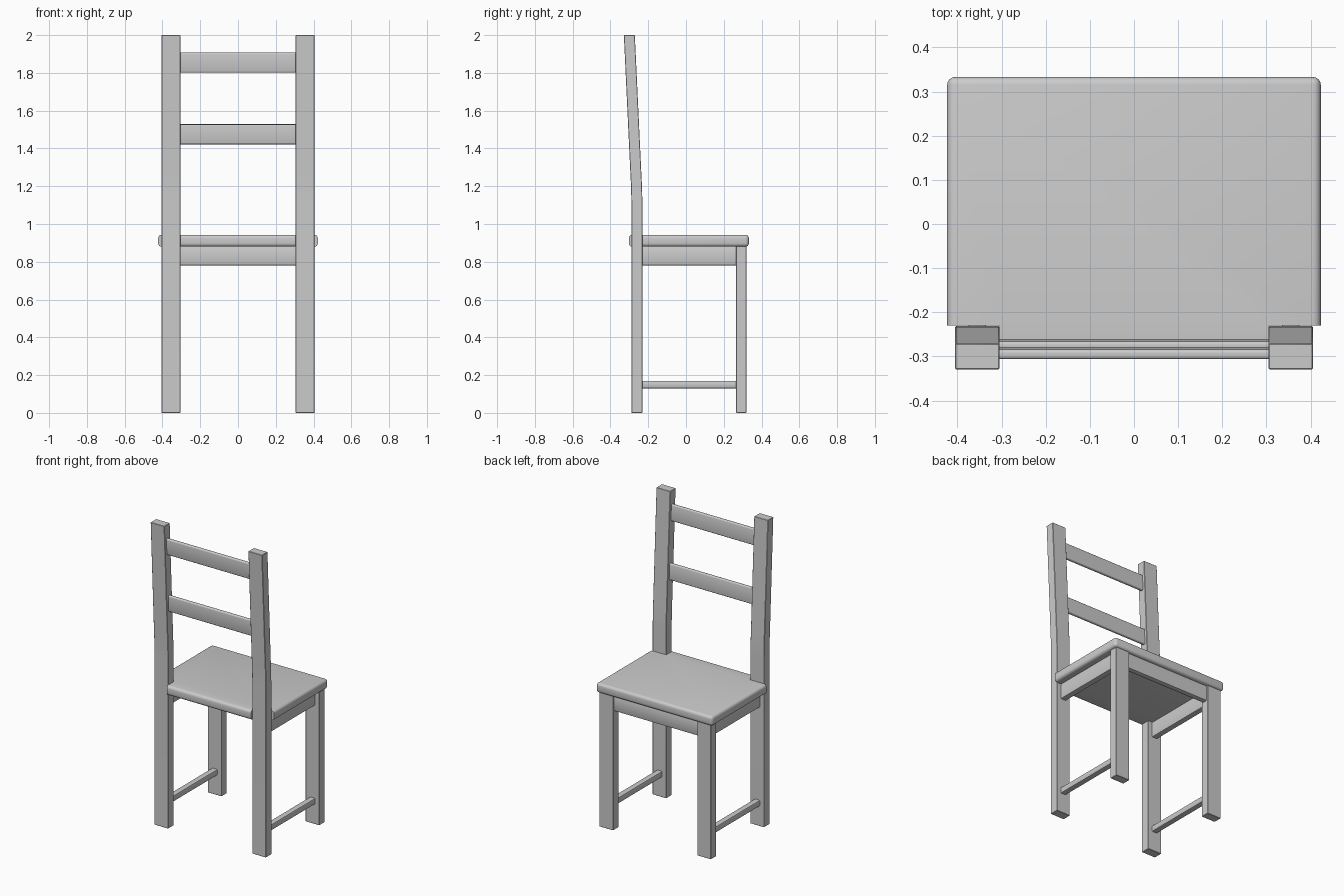
import bpy, bmesh, math

cube = bpy.data.objects.get("Cube")
if cube:
    bpy.data.objects.remove(cube, do_unlink=True)

grey = bpy.data.materials.new("plain grey")
grey.use_nodes = True
COLOUR = (0.6, 0.6, 0.6, 1)
grey.diffuse_color = COLOUR
grey.node_tree.nodes["Principled BSDF"].inputs["Base Color"].default_value = COLOUR


def finish(name, bm):
    """Turn a bmesh into a shaded object."""
    bmesh.ops.recalc_face_normals(bm, faces=bm.faces)
    mesh = bpy.data.meshes.new(name)
    bm.to_mesh(mesh)
    bm.free()
    mesh.materials.append(grey)
    obj = bpy.data.objects.new(name, mesh)
    bpy.context.collection.objects.link(obj)
    bpy.ops.object.select_all(action='DESELECT')
    obj.select_set(True)
    bpy.context.view_layer.objects.active = obj
    bpy.ops.object.shade_smooth_by_angle(angle=math.radians(35))
    return obj


def prism(points, offset):
    """Extrude a closed outline along an offset vector."""
    bm = bmesh.new()
    face = bm.faces.new([bm.verts.new(p) for p in points])
    out = bmesh.ops.extrude_face_region(bm, geom=[face])
    moved = [v for v in out["geom"] if isinstance(v, bmesh.types.BMVert)]
    bmesh.ops.translate(bm, verts=moved, vec=offset)
    return bm


def round_edges(bm, edges, radius, segments=3):
    bmesh.ops.bevel(bm, geom=edges, offset=radius, segments=segments,
                    profile=0.5, affect='EDGES', clamp_overlap=True)


def bar(name, x, y, z, radius=0.003, along=None, segments=2):
    """Box between ranges; rounds all edges or only those along one axis."""
    bm = prism([(x[0], y[0], z[0]), (x[1], y[0], z[0]),
                (x[1], y[1], z[0]), (x[0], y[1], z[0])], (0, 0, z[1] - z[0]))
    edges = [e for e in bm.edges if along is None or
             abs((e.verts[0].co - e.verts[1].co)[along]) > 1e-4]
    round_edges(bm, edges, radius, segments)
    return finish(name, bm)


# Back posts: upright below the seat, gently bent backwards above it
SPINE = [(-0.26, 0), (-0.26, 1.12), (-0.262, 1.2), (-0.267, 1.3), (-0.3, 2)]
for side, s in (("left", 1), ("right", -1)):
    outline = [(s * 0.305, y - 0.029, z) for y, z in SPINE]
    outline += [(s * 0.305, y + 0.029, z) for y, z in reversed(SPINE)]
    bm = prism(outline, (s * 0.1, 0, 0))
    sharp = [e for e in bm.edges if e.calc_face_angle(0) > 0.8]
    round_edges(bm, sharp, 0.002, 1)
    finish(side + "_back_post", bm)

    # Front leg, side apron and low stretcher on this side
    def span(a, b):
        return sorted((s * a, s * b))
    bar(side + "_front_leg", span(0.305, 0.405), (0.265, 0.32), (0, 0.882), 0.002, segments=1)
    bar(side + "_side_apron", span(0.335, 0.375), (-0.235, 0.27), (0.78, 0.882), 0.006, along=1)
    bar(side + "_stretcher", span(0.335, 0.375), (-0.235, 0.27), (0.13, 0.17), 0.008, along=1)

# Apron between the front legs
bar("front_apron", (-0.31, 0.31), (0.274, 0.31), (0.78, 0.882), 0.006, along=0)

# Seat: board notched around the posts, with rounded outer rims
half = [(0.423, 0.333), (0.423, -0.23), (0.305, -0.23), (0.305, -0.303)]
plan = half + [(-x, y) for x, y in reversed(half)]
bm = prism([(x, y, 0.88) for x, y in plan], (0, 0, 0.063))


def is_rim(edge):
    a, b = (v.co for v in edge.verts)
    if abs(a.z - b.z) > 1e-4:
        return a.y > 0
    mid = (a + b) / 2
    return abs(mid.x) > 0.42 or mid.y > 0.3 or mid.y < -0.3


round_edges(bm, [e for e in bm.edges if is_rim(e)], 0.018, 4)
finish("seat", bm)

# Back slats: thin boards leaning with the posts
for name, y, z in (("lower_slat", -0.2745, 1.475), ("upper_slat", -0.293, 1.855)):
    slat = bar(name, (-0.31, 0.31), (-0.011, 0.011), (-0.053, 0.053), 0.007, along=0, segments=3)
    slat.location = (0, y, z)
    slat.rotation_euler.x = math.atan(0.033 / 0.7)
